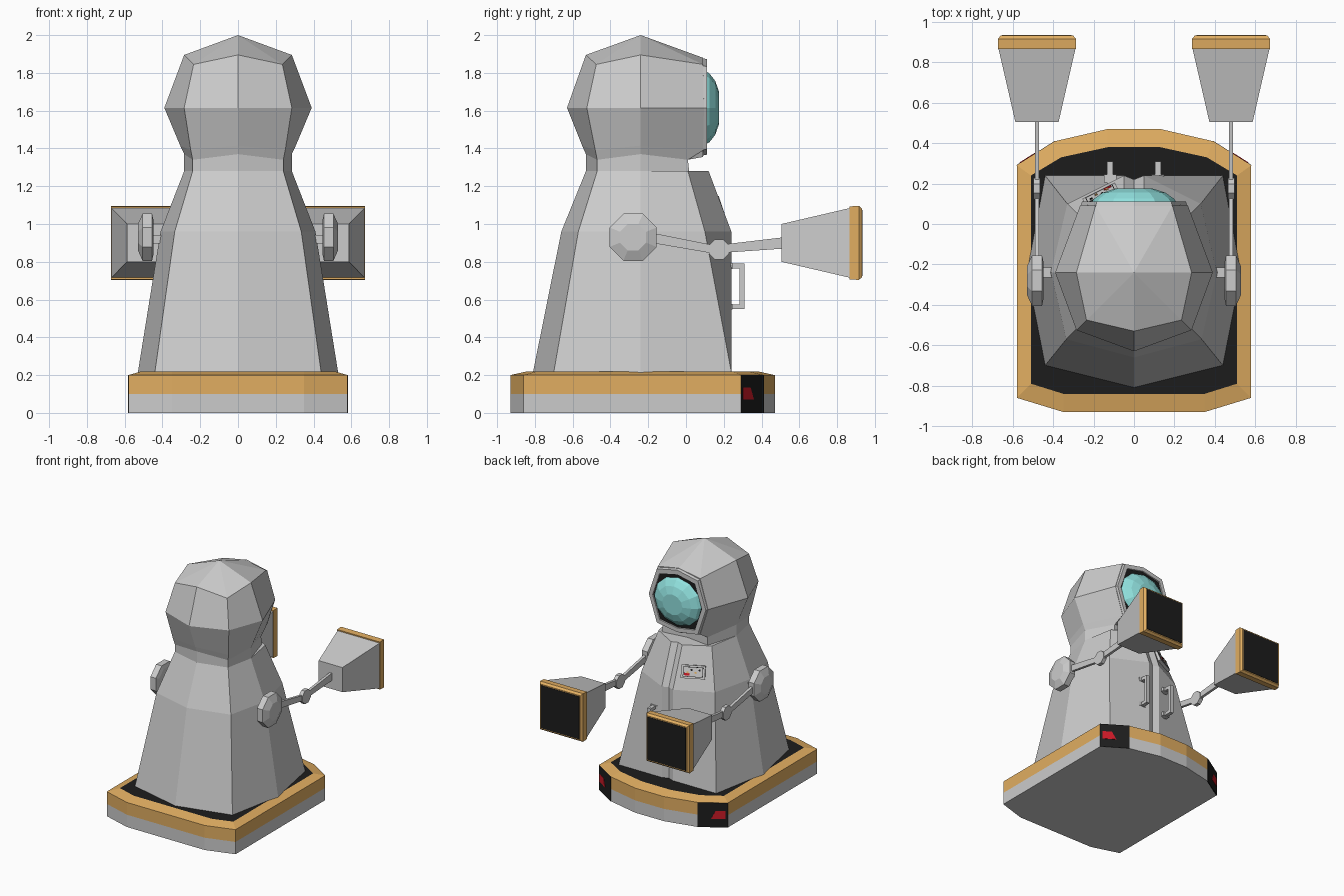
import bpy, bmesh, math
from mathutils import Vector, Matrix

if "Cube" in bpy.data.objects:
    bpy.data.objects.remove(bpy.data.objects["Cube"])


def material(name, rgb):
    m = bpy.data.materials.new(name)
    m.diffuse_color = (*rgb, 1)
    m.use_nodes = True
    m.node_tree.nodes["Principled BSDF"].inputs["Base Color"].default_value = m.diffuse_color
    return m


ORANGE = material("orange_trim", (0.75, 0.42, 0.12))
BLACK = material("black_rubber", (0.012, 0.012, 0.012))
RED = material("red_lens", (0.6, 0.01, 0.02))
TEAL = material("teal_glass", (0.28, 0.75, 0.73))


def loft(name, rings, mat=None, caps=(True, True)):
    """Skin a stack of closed rings with flat faces."""
    bm = bmesh.new()
    loops = [[bm.verts.new(p) for p in r] for r in rings]
    n = len(rings[0])
    for a, b in zip(loops, loops[1:]):
        for i in range(n):
            j = (i + 1) % n
            bm.faces.new((a[i], a[j], b[j], b[i]))
    if caps[0] and n > 2:
        bm.faces.new(loops[0][::-1])
    if caps[1]:
        bm.faces.new(loops[-1])
    bmesh.ops.remove_doubles(bm, verts=bm.verts, dist=1e-5)
    bmesh.ops.recalc_face_normals(bm, faces=bm.faces)
    me = bpy.data.meshes.new(name)
    bm.to_mesh(me)
    bm.free()
    ob = bpy.data.objects.new(name, me)
    bpy.context.collection.objects.link(ob)
    if mat:
        me.materials.append(mat)
    return ob


def mirrored(half):
    """Complete a ring from its half; first and last points lie on x = 0."""
    return half + [(-x, y, z) for x, y, z in half[-2:0:-1]]


def box(name, c, s, mat=None):
    x, y, z = (v / 2 for v in s)
    r = [[(c[0] + a * x, c[1] + b * y, c[2] + k * z)
          for a, b in ((-1, -1), (1, -1), (1, 1), (-1, 1))] for k in (-1, 1)]
    return loft(name, r, mat)


def yz_octagon(x, y, z, r):
    return [(x, y + r * math.cos(a), z + r * math.sin(a))
            for a in (math.pi * (i + 0.5) / 4 for i in range(8))]


def xz_rect(x, y, z, w, h):
    return [(x + a * w, y, z + b * h) for a, b in ((-1, -1), (1, -1), (1, 1), (-1, 1))]


# Bumper base: grey lower band, orange upper band and rim, black deck
outer = [(0, -0.93), (0.35, -0.93), (0.58, -0.86), (0.58, 0.29), (0.39, 0.41), (0.13, 0.47), (0, 0.47)]
inner = [(0, -0.84), (0.35, -0.84), (0.51, -0.79), (0.51, 0.24), (0.36, 0.33), (0.13, 0.38), (0, 0.38)]


def outline(pts, z):
    return mirrored([(x, y, z) for x, y in pts])


loft("base_lower_band", [outline(outer, 0), outline(outer, 0.1)])
loft("base_bumper", [outline(outer, 0.1), outline(outer, 0.2), outline(inner, 0.22)], ORANGE, (False, False))
loft("base_deck", [outline(inner, 0.19), outline(inner, 0.22)], BLACK)

# Corner lamps on the base
for s in (-1, 1):
    p, q = Vector((0.58, 0.29)), Vector((0.39, 0.41))
    nrm = Vector((0.12, 0.19)).normalized()

    def corner_pt(t, z, off):
        v = p.lerp(q, t) + nrm * off
        return (s * v.x, v.y, z)

    for nm, shape, off, mat in (
            ("lamp_housing", ((0, 0), (1, 0), (1, 0.2), (0, 0.2)), 0.002, BLACK),
            ("lamp_lens", ((0.08, 0.07), (0.55, 0.07), (0.4, 0.135), (0.08, 0.135)), 0.005, RED)):
        loft(nm, [[corner_pt(t, z, -0.01) for t, z in shape],
                  [corner_pt(t, z, off) for t, z in shape]], mat)

# Tapering torso with a creased chest: z, back y, back corner, side x, front corner, crease, centre y
torso_rows = [(0.215, -0.81, (0.44, -0.70), 0.53, (0.44, 0.24), (0.05, 0.24), 0.22),
              (0.96, -0.66, (0.335, -0.57), 0.41, (0.33, 0.10), (0.05, 0.24), 0.22),
              (1.28, -0.53, (0.24, -0.47), 0.285, (0.24, 0.01), (0.05, 0.12), 0.10)]
loft("torso", [mirrored([(0, yb, z), (*bc, z), (sx, -0.24, z), (*fc, z), (*cr, z), (0, yc, z)])
               for z, yb, bc, sx, fc, cr, yc in torso_rows])

# Neck and hood: z, corner z, front z, back y, back corner, side x, front corner, front y
hood_rows = [(1.27, 1.25, 1.27, -0.53, (0.24, -0.47), 0.285, (0.21, 0.02), -0.01),
             (1.37, 1.34, 1.38, -0.53, (0.24, -0.47), 0.285, (0.20, 0.01), -0.01),
             (1.415, 1.39, 1.355, -0.55, (0.25, -0.48), 0.306, (0.19, 0.09), 0.09),
             (1.615, 1.615, 1.615, -0.63, (0.285, -0.525), 0.39, (0.265, 0.095), 0.095),
             (1.895, 1.845, 1.88, -0.53, (0.235, -0.475), 0.285, (0.19, 0.09), 0.09),
             (2.0, 2.0, 2.0, -0.24, (0, -0.24), 0, (0, -0.24), -0.24)]
bm_rows = [mirrored([(0, yb, z), (*bc, zc), (sx, -0.24, z), (*fc, zc), (0, yf, zf)])
           for z, zc, zf, yb, bc, sx, fc, yf in hood_rows]
bottom = bm_rows[:-1]
hood = loft("hood", bottom, None, (True, False))
bm = bmesh.new()
bm.from_mesh(hood.data)
rim = [e for e in bm.edges if e.is_boundary]
tip = bm.verts.new((0, -0.24, 2.0))
for e in rim:
    bm.faces.new((*e.verts, tip))
bmesh.ops.recalc_face_normals(bm, faces=bm.faces)
bm.to_mesh(hood.data)
bm.free()

# Visor: octagonal frame, dark gasket and faceted glass
face = mirrored([(0, 0, 0.265), (0.19, 0, 0.225), (0.265, 0, 0), (0.19, 0, -0.225), (0, 0, -0.255)])
face = face if len(face) == 8 else face[:8]


def visor_ring(k, y):
    return [(x * k, y, 1.615 + z * k) for x, _, z in face]


loft("visor_frame", [visor_ring(k, y) for k, y in ((1, 0.08), (0.97, 0.112), (0.84, 0.112), (0.82, 0.095))],
     None, (False, False))
loft("visor_gasket", [visor_ring(0.86, 0.09), visor_ring(0.86, 0.104)], BLACK)


def glass_ring(k, y):
    return [(0.215 * k * math.cos(a), y, 1.615 + 0.197 * k * math.sin(a))
            for a in (math.tau * i / 12 for i in range(12))]


loft("visor_glass", [glass_ring(k, y) for k, y in ((1, 0.10), (0.92, 0.125), (0.72, 0.155), (0.42, 0.176))], TEAL)

# Control panel lying on the sloping chest facet
a, b = Vector((-0.33, 0.10, 0.96)), Vector((-0.05, 0.24, 0.96))
c, d = Vector((-0.24, 0.01, 1.28)), Vector((-0.05, 0.12, 1.28))
u = (b - a).normalized()
nrm = (c - a).cross(u).normalized()
if nrm.y < 0:
    nrm = -nrm
v = nrm.cross(u)
v = v if v.z > 0 else -v
origin = a.lerp(b, 0.55).lerp(c.lerp(d, 0.55), 0.42)
frame = Matrix((u, v, nrm)).transposed().to_4x4()
frame.translation = origin
parts = [("control_panel", (0, 0, 0.005), (0.18, 0.10, 0.03), None),
         ("panel_inset", (0, 0, 0.012), (0.15, 0.075, 0.02), BLACK),
         ("panel_screen", (0, 0, 0.014), (0.142, 0.067, 0.018), None),
         ("panel_light", (0.045, -0.018, 0.016), (0.04, 0.018, 0.02), RED)]
parts += [("panel_button", (-0.05 + 0.03 * i, 0.015 - 0.02 * (i % 2), 0.017), (0.014, 0.012, 0.02),
           ORANGE if i % 2 else BLACK) for i in range(4)]
for nm, pos, size, mat in parts:
    box(nm, pos, size, mat).matrix_world = frame

for s in (-1, 1):
    # Grab handles on the chest
    hx = 0.118 * s
    box("handle_grip", (hx, 0.296, 0.67), (0.03, 0.026, 0.24))
    for z in (0.562, 0.778):
        box("handle_mount", (hx, 0.245, z), (0.03, 0.10, 0.026))
        box("handle_foot", (hx, 0.225, z), (0.062, 0.04, 0.03))

    # Shoulder axle and disc
    x = 0.48 * s
    box("shoulder_axle", (0.41 * s, -0.24, 0.92), (0.12, 0.05, 0.045))
    loft("shoulder_disc", [yz_octagon(sx * s, -0.28, 0.93, r)
                           for sx, r in ((0.448, 0.10), (0.455, 0.135), (0.505, 0.135), (0.53, 0.075))])

    # Upper arm, elbow and forearm
    loft("upper_arm", [xz_rect(x, -0.20, 0.93, 0.011, 0.027), xz_rect(x, 0.15, 0.865, 0.011, 0.022)])
    loft("elbow", [yz_octagon(x + dx, 0.175, 0.865, 0.058) for dx in (-0.016, 0.016)])
    loft("forearm", [xz_rect(x, 0.20, 0.87, 0.011, 0.022), xz_rect(x, 0.52, 0.90, 0.011, 0.03)])

    # Flared hand pad with orange rim and black face
    loft("hand", [xz_rect(x, 0.505, 0.90, 0.107, 0.10), xz_rect(x, 0.87, 0.90, 0.191, 0.185)])
    loft("hand_rim", [xz_rect(x, 0.865, 0.90, 0.193, 0.193), xz_rect(x, 0.915, 0.90, 0.193, 0.196),
                      xz_rect(x, 0.932, 0.90, 0.18, 0.182)], ORANGE)
    loft("hand_pad", [xz_rect(x, 0.92, 0.90, 0.172, 0.174), xz_rect(x, 0.935, 0.90, 0.172, 0.174)], BLACK)
